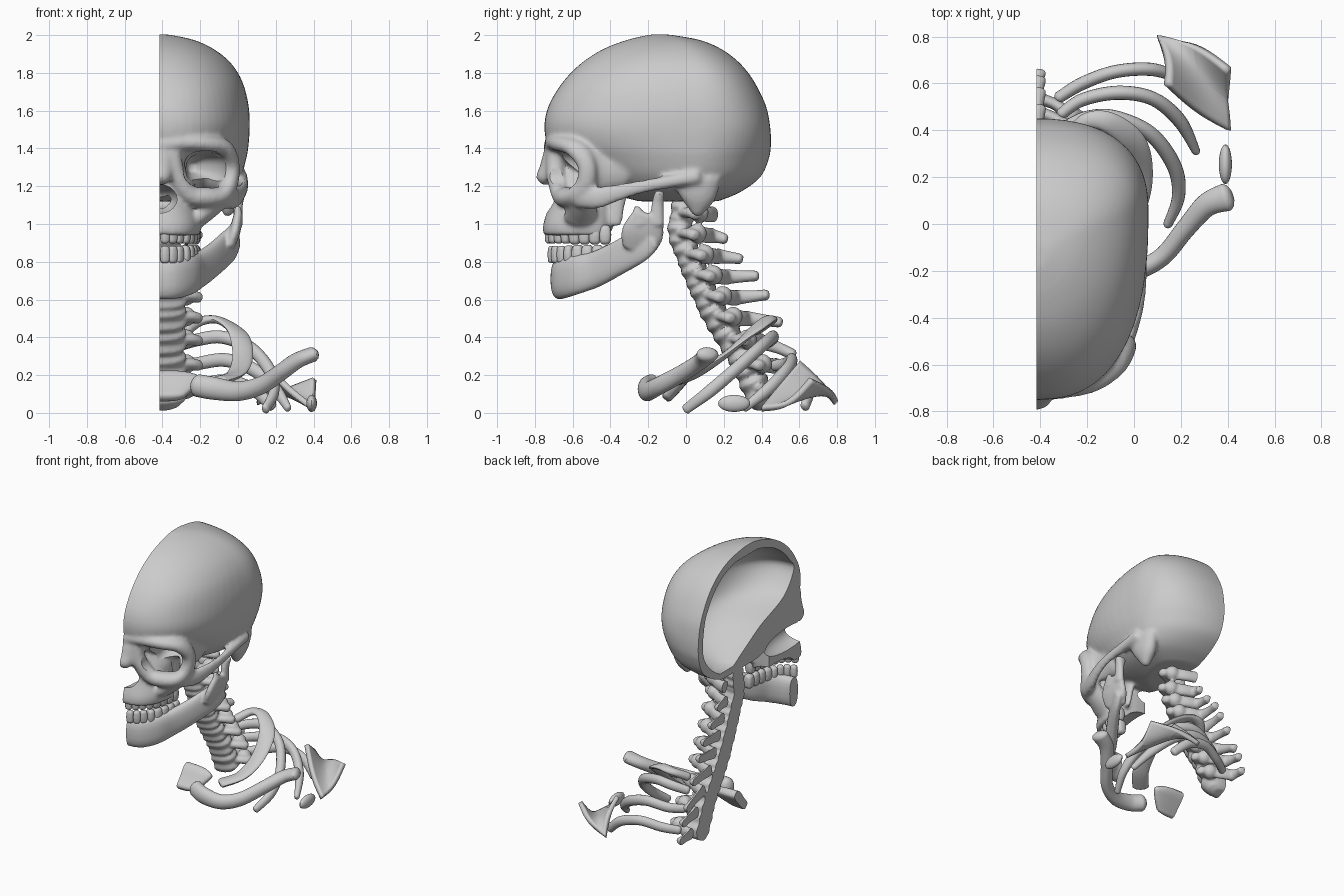
import bpy, bmesh, math
from mathutils import Vector, Matrix

MID = -0.415  # x of the plane where the model is sliced in half


def spline(rows, sub=5):
    """Catmull-Rom through rows of numbers."""
    rows = [Vector(r) for r in rows]
    out = []
    for i in range(len(rows) - 1):
        b, c = rows[i], rows[i + 1]
        a, d = rows[max(i - 1, 0)], rows[min(i + 2, len(rows) - 1)]
        for k in range(sub):
            t = k / sub
            out.append(0.5 * (2 * b + (c - a) * t + (2 * a - 5 * b + 4 * c - d) * t * t
                              + (3 * b - a - 3 * c + d) * t ** 3))
    return out + [rows[-1]]


def skin(bm, rings):
    vs = [[bm.verts.new(p) for p in r] for r in rings]
    n = len(vs[0])
    for r, s in zip(vs, vs[1:]):
        for i in range(n):
            bm.faces.new((r[i], r[(i + 1) % n], s[(i + 1) % n], s[i]))
    bm.faces.new(vs[0][::-1])
    bm.faces.new(vs[-1])


def curve_pow(v, n):
    return math.copysign(abs(v) ** (2 / n), v)


def sweep(bm, rows, up=(0, 0, 1), n=2, seg=20, sub=5):
    """Rows are x, y, z, side radius, up radius; ends are rounded."""
    s = spline(rows, sub)
    P = [Vector(r[:3]) for r in s]
    rings = []
    for i, r in enumerate(s):
        T = (P[min(i + 1, len(P) - 1)] - P[max(i - 1, 0)]).normalized()
        side = T.cross(Vector(up)).normalized()
        up2 = side.cross(T)

        def ring(c, k):
            return [c + side * r[3] * k * curve_pow(math.cos(a), n) + up2 * r[4] * k * curve_pow(math.sin(a), n)
                    for a in (2 * math.pi * j / seg for j in range(seg))]
        m = min(r[3], r[4])
        if i == 0:
            rings += [ring(P[i] - T * m * .6, .5), ring(P[i] - T * m * .35, .82)]
        rings.append(ring(P[i], 1))
        if i == len(s) - 1:
            rings += [ring(P[i] + T * m * .35, .82), ring(P[i] + T * m * .6, .5)]
    skin(bm, rings)


def egg(bm, rows, yc=0.05, seg=64, sub=5):
    """Stacked egg sections: z, front y, back y, half width, squareness."""
    rings = []
    for z, f, b, w, n in spline(rows, sub):
        c = min(max(yc, f + .45 * (b - f)), b - .3 * (b - f))
        ring = []
        for j in range(seg):
            a = 2 * math.pi * j / seg
            sy = curve_pow(math.sin(a), n)
            ring.append((MID + w * curve_pow(math.cos(a), n), c + sy * ((b - c) if sy > 0 else (c - f)), z))
        rings.append(ring)
    skin(bm, rings)


def ball(bm, c, r):
    bmesh.ops.create_uvsphere(bm, u_segments=20, v_segments=12, radius=1,
                              matrix=Matrix.Translation(c) @ Matrix.Diagonal((*r, 1)))


def obj(name, bm):
    bmesh.ops.recalc_face_normals(bm, faces=bm.faces)
    me = bpy.data.meshes.new(name)
    bm.to_mesh(me)
    bm.free()
    o = bpy.data.objects.new(name, me)
    bpy.context.collection.objects.link(o)
    return o


def mod(o, kind, **kw):
    bpy.context.view_layer.objects.active = o
    m = o.modifiers.new(kind, kind)
    for k, v in kw.items():
        setattr(m, k, v)
    bpy.ops.object.modifier_apply(modifier=m.name)


def finish(name, bm, voxel=0, smooth=4, cutters=(), half=False):
    o = obj(name, bm)
    if voxel:
        mod(o, 'REMESH', mode='VOXEL', voxel_size=voxel)
        mod(o, 'SMOOTH', factor=.5, iterations=smooth)
    cuts = list(cutters)
    if half:
        b = bmesh.new()
        bmesh.ops.create_cube(b, size=4, matrix=Matrix.Translation((MID - 2, .013, 1.017)))
        cuts.append(b)
    for b in cuts:
        c = obj('cutter', b)
        c.hide_render = True
        mod(o, 'BOOLEAN', operation='DIFFERENCE', solver='EXACT', object=c)
        bpy.data.objects.remove(c)
    bpy.ops.object.select_all(action='DESELECT')
    o.select_set(True)
    bpy.context.view_layer.objects.active = o
    bpy.ops.object.shade_smooth_by_angle(angle=math.radians(40))
    return o


# Skull: braincase
bm = bmesh.new()
top = [(1.62, -.73, .425, .472, 2.4), (1.72, -.675, .38, .45, 2.4), (1.8, -.61, .33, .415, 2.3),
       (1.87, -.53, .265, .36, 2.2), (1.93, -.43, .18, .28, 2.1), (1.975, -.31, .07, .18, 2), (2.003, -.19, -.09, .05, 2)]
egg(bm, [(1.12, -.25, .17, .22, 2), (1.17, -.42, .29, .35, 2), (1.25, -.56, .395, .425, 2),
         (1.35, -.68, .44, .46, 2.1), (1.43, -.735, .45, .472, 2.3), (1.52, -.75, .445, .477, 2.45)] + top)
# Brow, eye socket rim and side wall of the socket
sweep(bm, [(-.46, -.7, 1.41, .05, .055), (-.3, -.69, 1.43, .045, .055), (-.17, -.655, 1.425, .045, .06),
           (-.07, -.58, 1.40, .045, .06), (-.03, -.525, 1.31, .04, .05), (-.045, -.53, 1.21, .045, .055),
           (-.085, -.57, 1.15, .05, .065), (-.17, -.625, 1.14, .055, .065), (-.26, -.665, 1.16, .05, .05),
           (-.33, -.69, 1.27, .05, .05), (-.35, -.69, 1.38, .05, .05)], up=(0, 1, 0))
sweep(bm, [(-.06, -.53, 1.3, .045, .12), (-.1, -.45, 1.3, .06, .13), (-.14, -.34, 1.3, .1, .13)])
# Nasal bone, cheek buttress, cheek arch, mastoid, rear support
sweep(bm, [(MID, -.69, 1.37, .09, .065), (MID, -.71, 1.3, .08, .065), (MID, -.755, 1.24, .06, .045)], up=(0, -1, 0))
sweep(bm, [(-.075, -.55, 1.15, .05, .07), (-.14, -.55, 1.1, .06, .08), (-.22, -.56, 1.03, .055, .09)], up=(0, 1, 0))
sweep(bm, [(-.07, -.57, 1.15, .04, .065), (-.02, -.47, 1.14, .03, .06), (.02, -.35, 1.17, .022, .045),
           (.033, -.22, 1.2, .022, .035), (.02, -.08, 1.225, .035, .035), (.02, .06, 1.25, .03, .04)])
sweep(bm, [(-.03, .06, 1.24, .055, .13), (-.045, .065, 1.14, .055, .095), (-.055, .06, 1.06, .03, .035)], up=(0, 1, 0))
sweep(bm, [(-.27, -.36, 1.22, .03, .06), (-.25, -.38, 1.0, .02, .04)], up=(0, 1, 0))
# Upper jaw
egg(bm, [(1.3, -.68, -.3, .12, 2.2), (1.2, -.70, -.38, .19, 2.2), (1.1, -.725, -.38, .205, 2.2),
         (1.0, -.755, -.38, .22, 2.4), (.94, -.755, -.385, .212, 2.4)], yc=-.45)
# Hollows: brain, eye socket, nose, palate, ear
brain, eye, nose, palate, ear = [bmesh.new() for _ in range(5)]
egg(brain, [(1.17, .04, .2, .08, 2), (1.25, -.1, .31, .28, 2), (1.35, -.28, .38, .38, 2), (1.46, -.55, .395, .415, 2.2)]
    + [(z - .055 * i / 6, f + .06, b - .055, max(w - .06, .03), n) for i, (z, f, b, w, n) in enumerate(top[:-1])])
sweep(eye, [(-.15, -.85, 1.29, .14, .1), (-.168, -.66, 1.29, .122, .097), (-.175, -.56, 1.29, .105, .085),
            (-.21, -.46, 1.3, .07, .06), (-.24, -.39, 1.3, .03, .03)], n=2.5, seg=40)
ball(nose, (MID, -.6, 1.13), (.1, .27, .085))
ball(palate, (MID, -.46, .92), (.15, .22, .085))
ball(ear, (.05, -.05, 1.17), (.06, .022, .022))
finish('skull', bm, .012, 9, (brain, eye, nose, palate, ear), True)

# Lower jaw: body, ramus, condyle, coronoid
bm = bmesh.new()
sweep(bm, [(-.46, -.67, .71, .048, .108), (-.35, -.66, .71, .048, .108), (-.26, -.59, .73, .045, .105),
           (-.2, -.48, .76, .042, .095), (-.12, -.36, .82, .038, .09), (-.05, -.25, .885, .032, .09),
           (-.02, -.19, .935, .028, .075)], n=2.4)
sweep(bm, [(-.05, -.25, .87, .028, .09), (-.02, -.23, .95, .03, .112), (.0, -.2, 1.04, .025, .085)], up=(0, 1, 0), n=2.8)
sweep(bm, [(-.0, -.155, 1.0, .026, .04), (.0, -.15, 1.1, .026, .033), (0, -.14, 1.16, .042, .027)], up=(0, 1, 0))
sweep(bm, [(0, -.24, 1.0, .026, .05), (0, -.252, 1.05, .022, .035), (-.002, -.262, 1.085, .018, .018)], up=(0, 1, 0))
finish('lower_jaw', bm, .01, 4, half=True)

# Teeth along both dental arches
for name, z, y0, h in (('upper_teeth', .943, -.4, .045), ('lower_teeth', .838, -.385, .045)):
    bm = bmesh.new()
    for i in range(8):
        a = math.radians(90) * ((i + .5) / 8) ** .85
        p = Vector((MID + .187 * math.sin(a), y0 - .328 * math.cos(a), z))
        w = .025 if i < 4 else .032
        t = Vector((.195 * math.cos(a), .335 * math.sin(a), 0)).normalized()
        d = .022 if i < 3 else .033
        sweep(bm, [(p.x, p.y, z - h * .75, d * .88, w * .9), (p.x, p.y, z, d, w),
                   (p.x, p.y, z + h * .75, d * .88, w * .9)], up=t, n=3, seg=16, sub=3)
    finish(name, bm, half=True)

# Neck and upper back vertebrae: body y, z, then spine tip y, z
bm = bmesh.new()
spine = [(-.02, 1.06, .14, 1.07), (-.03, .95, .22, .92), (.01, .84, .30, .815), (.055, .73, .385, .725),
         (.105, .62, .44, .625), (.16, .51, .51, .48), (.235, .39, .58, .31), (.315, .26, .63, .22), (.375, .125, .66, .1)]
for i, (y, z, ty, tz) in enumerate(spine):
    q, p = spine[max(i - 1, 0)], spine[min(i + 1, 8)]
    ax = Vector((0, p[0] - q[0], p[1] - q[1])).normalized()
    rx, ry = .105 + .04 * min(i / 4, 1), .066 + .002 * i
    c = Vector((MID, y, z))
    sweep(bm, [(*(c + ax * (k * (.052 + .002 * i))), rx * s, ry * s)
               for k, s in ((-1, .86), (-.6, 1), (0, .84), (.6, 1), (1, .86))], up=(0, 1, 0), n=2.3, seg=24, sub=2)
    # Side mass, lamina, spinous process
    sweep(bm, [(MID + .08, y, z, .03, .025), (MID + .16, y + .05, z, .045, .03), (MID + .205, y + .075, z - .01, .035, .03)])
    ball(bm, (MID + .14, y + .09, z + .0), (.05, .05, .052))
    sweep(bm, [(MID + .14, y + .09, z, .025, .045), (MID + .07, y + .14, z - .01, .025, .042),
               (MID - .03, y + .17, z - .01, .028, .042)])
    ym, zm = (y + .16 + ty) / 2, (z + tz) / 2 - .005
    sweep(bm, [(MID, y + .15, z - .01, .035, .042), (MID, ym, zm, .028, .032), (MID, ty - .015, tz, .042, .029)])
finish('vertebrae', bm, .0095, 2, half=True)

# Ribs
ribs = [
    [(-.27, .37, .44, .03, .03), (-.2, .44, .485, .035, .025), (-.1, .43, .49, .045, .02), (.0, .34, .42, .055, .018),
     (.025, .2, .3, .055, .018), (-.01, .06, .21, .055, .02), (-.1, -.05, .17, .055, .025)],
    [(-.3, .41, .36, .025, .03), (-.2, .455, .39, .028, .034), (-.08, .455, .4, .03, .034), (.07, .385, .34, .032, .034),
     (.17, .25, .22, .032, .034), (.19, .12, .11, .028, .033), (.145, .0, .02, .02, .027)],
    [(-.31, .47, .25, .025, .03), (-.22, .53, .26, .028, .034), (-.07, .56, .28, .03, .036), (.08, .535, .23, .03, .036),
     (.195, .44, .13, .03, .034), (.265, .31, .025, .018, .022)],
    [(-.32, .54, .12, .025, .03), (-.22, .6, .14, .028, .033), (-.08, .65, .17, .028, .034), (.07, .66, .13, .028, .034),
     (.18, .63, .035, .024, .03)]]
for i, r in enumerate(ribs):
    bm = bmesh.new()
    sweep(bm, r, seg=16, sub=8)
    finish('rib_%d' % (i + 1), bm)

# Collarbone
bm = bmesh.new()
sweep(bm, [(-.215, -.18, .145, .05, .06), (-.13, -.21, .13, .045, .06), (.0, -.2, .115, .042, .052),
           (.12, -.14, .145, .04, .048), (.22, -.02, .21, .042, .045), (.31, .08, .275, .05, .042),
           (.395, .115, .31, .06, .04)], sub=8, seg=24)
finish('collarbone', bm)

# Top of the breastbone
bm = bmesh.new()
sweep(bm, [(MID, -.1, .085, .03, .13), (MID, -.06, .13, .032, .18), (MID, -.02, .18, .035, .215),
           (MID, .0, .2, .03, .18)], up=(1, 0, 0), n=3, seg=32)
finish('breastbone', bm, half=True)

# Shoulder blade: creased plate with a raised spine
bm = bmesh.new()
pts = [(.14, .60, .27), (.27, .475, .12), (.405, .4, .02),
       (.15, .70, .18), (.27, .63, .07), (.40, .54, .03),
       (.1, .795, .05), (.26, .78, .12), (.405, .66, .18)]
v = [bm.verts.new(p) for p in pts]
for r in (0, 3):
    for c in (0, 1):
        bm.faces.new((v[r + c], v[r + c + 1], v[r + c + 4], v[r + c + 3]))
blade = finish('shoulder_blade', bm)
mod(blade, 'SUBSURF', levels=3, boundary_smooth='PRESERVE_CORNERS')
mod(blade, 'SOLIDIFY', thickness=.03, offset=0)

# Tip of the shoulder joint
bm = bmesh.new()
ball(bm, (.39, .255, .05), (.028, .085, .045))
finish('shoulder_tip', bm)
